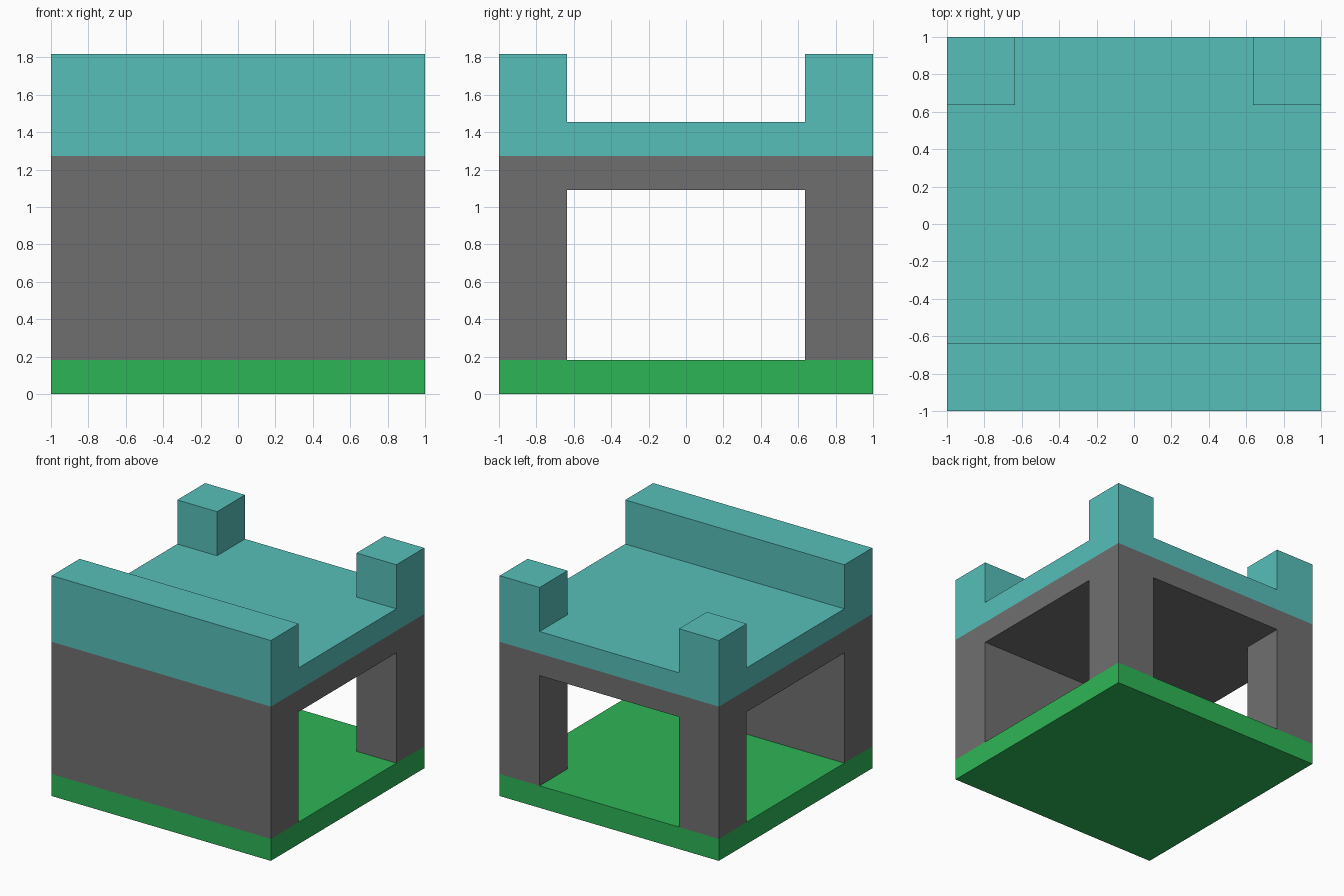
import bpy
import bmesh
from mathutils import Vector

cube = bpy.data.objects.get("Cube")
if cube:
    bpy.data.objects.remove(cube, do_unlink=True)

UNIT = 2 / 11            # the model is eleven units wide
OUT, IN = 5.5, 3.5       # outer edge and inner edge of the supports
FULL = {(x, y) for x in range(3) for y in range(3)}
# Plan of the supports: a solid front wall and two back corner posts
SUPPORTS = {(0, 0), (1, 0), (2, 0), (0, 2), (2, 2)}


def material(name, color):
    mat = bpy.data.materials.new(name)
    mat.use_nodes = True
    mat.diffuse_color = color
    mat.node_tree.nodes["Principled BSDF"].inputs["Base Color"].default_value = color
    return mat


def stack(name, mat, levels, plans):
    """One closed solid from plans of 3 x 3 cells, stacked between the levels."""
    lines = (-OUT, -IN, IN, OUT)
    cells = {(x, y, z) for z, plan in enumerate(plans) for x, y in plan}
    bm = bmesh.new()
    for cell in cells:
        for axis in range(3):
            for side in (0, 1):
                beside = list(cell)
                beside[axis] += 2 * side - 1
                if tuple(beside) in cells:
                    continue
                # Only faces without a neighbour belong to the surface
                u, v = (axis + 1) % 3, (axis + 2) % 3
                verts = []
                for du, dv in ((0, 0), (1, 0), (1, 1), (0, 1)):
                    i = list(cell)
                    i[axis] += side
                    i[u] += du
                    i[v] += dv
                    point = Vector((lines[i[0]], lines[i[1]], levels[i[2]]))
                    verts.append(bm.verts.new(point * UNIT))
                bm.faces.new(verts if side else verts[::-1])
    bmesh.ops.remove_doubles(bm, verts=bm.verts, dist=0.001)
    # Merge the coplanar cells into clean large faces
    bmesh.ops.dissolve_limit(bm, angle_limit=0.01, verts=bm.verts, edges=bm.edges)
    bmesh.ops.recalc_face_normals(bm, faces=bm.faces)
    mesh = bpy.data.meshes.new(name)
    bm.to_mesh(mesh)
    bm.free()
    mesh.materials.append(mat)
    obj = bpy.data.objects.new(name, mesh)
    bpy.context.collection.objects.link(obj)


green = material("grass_green", (0.027, 0.462, 0.093, 1))
gray = material("stone_gray", (0.159, 0.159, 0.159, 1))
teal = material("roof_teal", (0.095, 0.521, 0.485, 1))

# Ground slab
stack("ground_slab", green, (0, 1), [FULL])
# Front wall and back posts under the ceiling
stack("walls_and_ceiling", gray, (1, 6, 7), [SUPPORTS, FULL])
# Roof slab with the front parapet and back corner blocks
stack("roof_and_parapet", teal, (7, 8, 10), [FULL, SUPPORTS])
